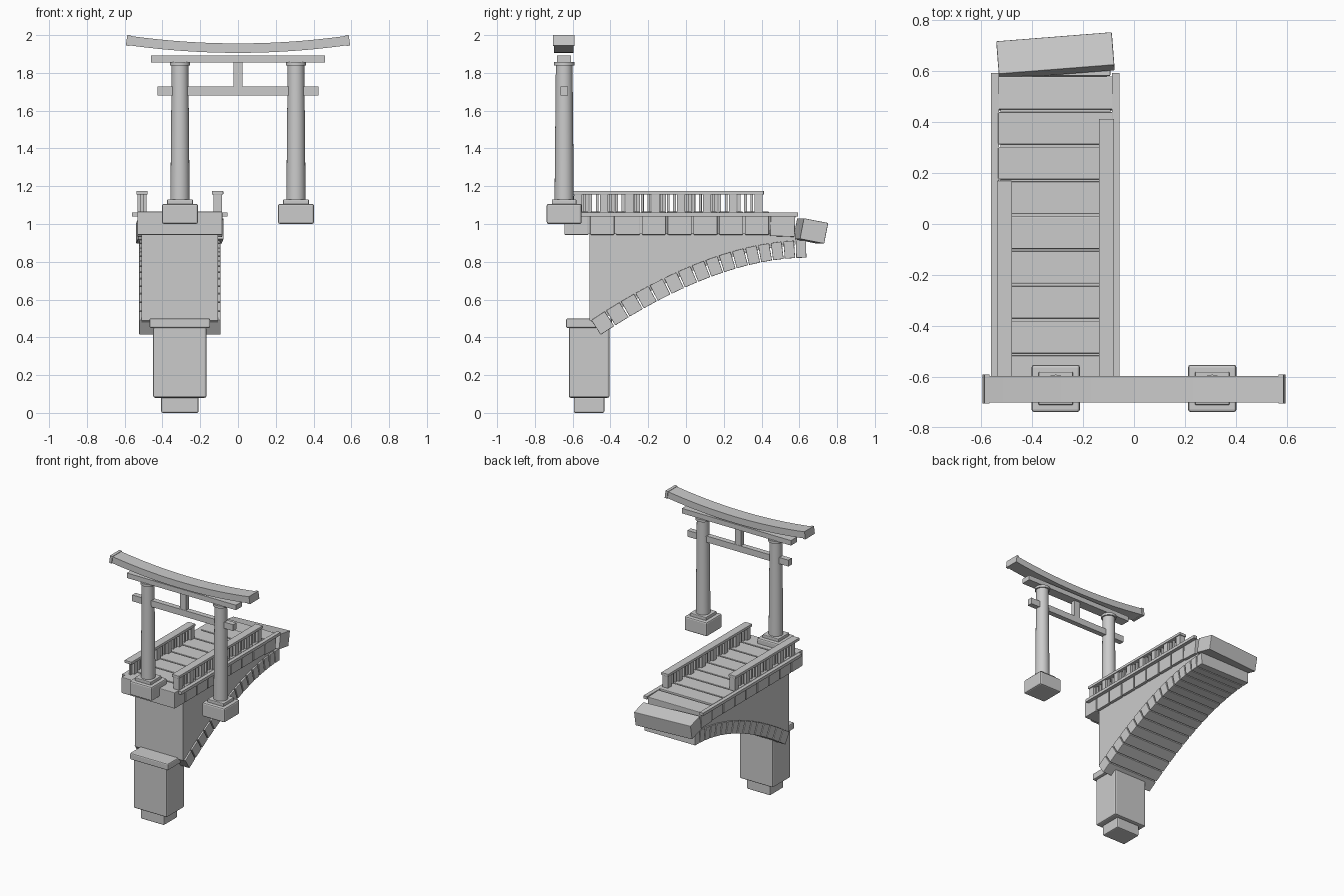
import bpy
import bmesh
import math
from mathutils import Matrix, Vector

cube = bpy.data.objects.get("Cube")
if cube:
    bpy.data.objects.remove(cube, do_unlink=True)

stone = bpy.data.materials.new("pale_grey_stone")
stone.use_nodes = True
GREY = (0.6, 0.6, 0.6, 1)
stone.diffuse_color = GREY
stone.node_tree.nodes["Principled BSDF"].inputs["Base Color"].default_value = GREY

CX = -0.308      # centre line of the bridge
GATE_Y = -0.645  # plane of the gate


def finish(name, bm, bevel=0.0):
    bmesh.ops.recalc_face_normals(bm, faces=bm.faces)
    mesh = bpy.data.meshes.new(name)
    bm.to_mesh(mesh)
    bm.free()
    obj = bpy.data.objects.new(name, mesh)
    bpy.context.collection.objects.link(obj)
    mesh.materials.append(stone)
    if bevel:
        mod = obj.modifiers.new("soft_edges", "BEVEL")
        mod.width = bevel
        mod.segments = 2
    return obj


def add_box(bm, centre, size, rot=None):
    m = Matrix.Translation(centre) @ (rot or Matrix()) @ Matrix.Diagonal((*size, 1))
    bmesh.ops.create_cube(bm, size=1, matrix=m)


def box(name, x, y, z, bevel=0.0):
    """Box from three (low, high) ranges."""
    bm = bmesh.new()
    spans = (x, y, z)
    add_box(bm, [(a + b) / 2 for a, b in spans], [b - a for a, b in spans])
    return finish(name, bm, bevel)


def around(c, width):
    return (c - width / 2, c + width / 2)


def cylinder(name, x, y, z0, z1, r0, r1):
    bm = bmesh.new()
    bmesh.ops.create_cone(bm, cap_ends=True, segments=24, radius1=r0, radius2=r1,
                          depth=z1 - z0, matrix=Matrix.Translation((x, y, (z0 + z1) / 2)))
    for f in bm.faces:
        f.smooth = len(f.verts) == 4
    for e in bm.edges:
        e.smooth = all(f.smooth for f in e.link_faces)
    return finish(name, bm)


# Gate pillars on square bases
for side, x in (("right", -0.307), ("left", 0.307)):
    box(side + "_pillar_base", around(x, 0.19), around(GATE_Y, 0.185), (1.0, 1.107), 0.01)
    box(side + "_pillar_plinth", around(x, 0.136), around(GATE_Y, 0.13), (1.1, 1.13), 0.005)
    cylinder(side + "_pillar", x, GATE_Y, 1.12, 1.85, 0.051, 0.044)
    cylinder(side + "_pillar_cap", x, GATE_Y, 1.838, 1.857, 0.054, 0.054)

# Straight gate beams
box("upper_beam", (-0.46, 0.46), around(GATE_Y, 0.074), (1.855, 1.893))
box("lower_beam", (-0.427, 0.425), around(GATE_Y, 0.04), (1.68, 1.728))
box("centre_strut", around(0, 0.048), around(GATE_Y, 0.036), (1.725, 1.857))


# Curved top beam with slightly larger end caps
def lintel_z(x):
    return 1.931 + 0.042 * (x / 0.59) ** 2


def curved_bar(name, x0, x1, steps, depth, height):
    bm = bmesh.new()
    rings = []
    for i in range(steps + 1):
        x = x0 + (x1 - x0) * i / steps
        lean = math.atan(0.084 * x / 0.59 ** 2)
        ring = []
        for sy, sz in ((-1, -1), (1, -1), (1, 1), (-1, 1)):
            h = sz * height / 2
            ring.append(bm.verts.new((x - h * math.sin(lean), GATE_Y - 0.003 + sy * depth / 2,
                                      lintel_z(x) + h * math.cos(lean))))
        rings.append(ring)
    for a, b in zip(rings, rings[1:]):
        for k in range(4):
            bm.faces.new((a[k], a[(k + 1) % 4], b[(k + 1) % 4], b[k]))
    bm.faces.new(rings[0])
    bm.faces.new(rings[-1])
    return finish(name, bm)


curved_bar("curved_top_beam", -0.575, 0.575, 20, 0.104, 0.05)
curved_bar("right_beam_end", -0.59, -0.57, 1, 0.114, 0.057)
curved_bar("left_beam_end", 0.57, 0.59, 1, 0.114, 0.057)

# Deck slabs with narrow joints, over a continuous core
PITCH = 0.1365
bm = bmesh.new()
for i in range(8):
    y = -0.58 + PITCH * i
    add_box(bm, (CX, y, 1.004), (0.45, PITCH - 0.009, 0.122))
tilt = Matrix.Rotation(math.radians(-2), 4, "X")
add_box(bm, (CX, 0.512, 0.995), (0.45, 0.13, 0.122), tilt)
finish("deck_slabs", bm, 0.004)
box("deck_core", around(CX, 0.43), (-0.63, 0.56), (0.95, 1.045))

# Loose slab breaking off the end
bm = bmesh.new()
rot = Matrix.Rotation(math.radians(4.5), 4, "Z") @ Matrix.Rotation(math.radians(-11), 4, "X")
add_box(bm, (CX, 0.66, 0.963), (0.455, 0.132, 0.112), rot)
finish("broken_end_slab", bm, 0.004)

# Ledges and railings on both sides
for side, s, end, first in (("right", -1, 0.17, 0.146), ("left", 1, 0.412, 0.384)):
    box(side + "_ledge", around(CX + s * 0.237, 0.03), (-0.6, 0.593), (1.04, 1.062))
    x = CX + s * 0.2
    box(side + "_handrail", around(x, 0.06), (-0.6, end), (1.155, 1.176), 0.003)
    bm = bmesh.new()
    y = first
    while y > -0.6:
        add_box(bm, (x, y, 1.108), (0.046, 0.042, 0.1))
        for k in range(1, 4):
            if y - k * PITCH / 4 > -0.59:
                add_box(bm, (x, y - k * PITCH / 4 - 0.001, 1.108), (0.016, 0.014, 0.1))
        y -= PITCH
    finish(side + "_railing_posts", bm)

# Half arch path as a quadratic curve in the side plane
A, B, C = Vector((0, -0.48, 0.45)), Vector((0, 0.15, 0.868)), Vector((0, 0.64, 0.868))


def arch(t):
    return A * (1 - t) ** 2 + B * 2 * t * (1 - t) + C * t * t


def arch_slope(t):
    d = (B - A) * (1 - t) + (C - B) * t
    return math.atan2(d.z, d.y)


# Arch stones
COUNT = 16
bm = bmesh.new()
for i in range(COUNT):
    t0, t1 = i / COUNT, (i + 1) / COUNT
    p = (arch(t0) + arch(t1)) / 2
    length = (arch(t1) - arch(t0)).length - 0.008
    add_box(bm, (CX, p.y, p.z), (0.43, length, 0.092),
            Matrix.Rotation(arch_slope((t0 + t1) / 2), 4, "X"))
finish("arch_stones", bm, 0.003)

# Wall filling the space between arch and deck
bm = bmesh.new()
outline = [(-0.51, 0.95), (-0.51, 0.49)]
outline += [(p.y, p.z + 0.02) for p in (arch(i / 16) for i in range(16))]
outline += [(0.58, 0.95)]
face = bm.faces.new([bm.verts.new((CX - 0.203, y, z)) for y, z in outline])
out = bmesh.ops.extrude_face_region(bm, geom=[face])
bmesh.ops.translate(bm, vec=(0.406, 0, 0),
                    verts=[v for v in out["geom"] if isinstance(v, bmesh.types.BMVert)])
finish("spandrel_wall", bm)

# Pier
box("pier_cap", around(CX, 0.322), (-0.635, -0.392), (0.45, 0.5), 0.008)
box("pier", around(CX, 0.282), (-0.62, -0.405), (0.08, 0.455), 0.01)
box("pier_foot", around(CX, 0.198), (-0.594, -0.432), (0.0, 0.085), 0.008)
